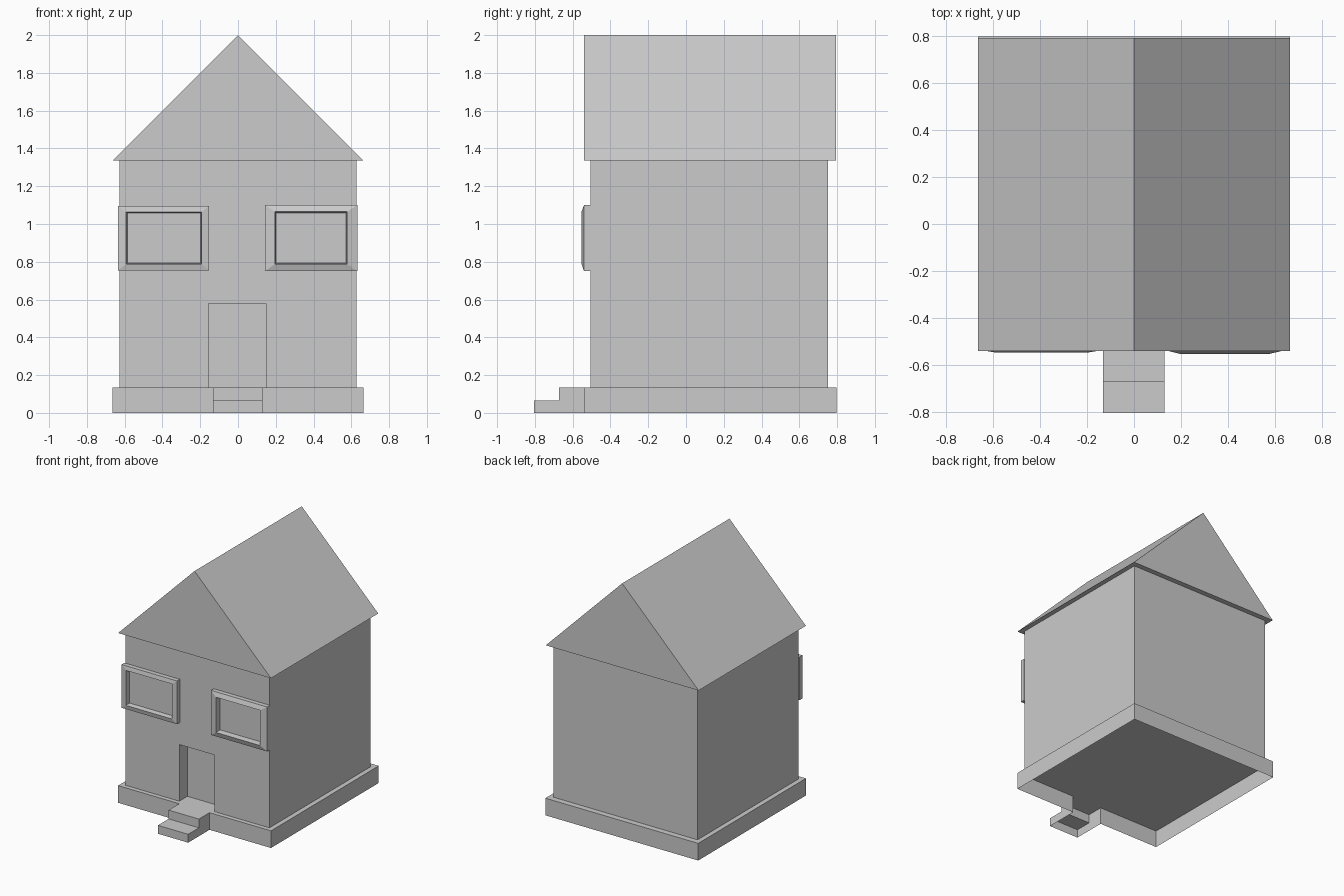
import bpy, bmesh

if "Cube" in bpy.data.objects:
    bpy.data.objects.remove(bpy.data.objects["Cube"])


def finish(name, bm):
    bmesh.ops.recalc_face_normals(bm, faces=bm.faces)
    mesh = bpy.data.meshes.new(name)
    bm.to_mesh(mesh)
    bm.free()
    obj = bpy.data.objects.new(name, mesh)
    bpy.context.collection.objects.link(obj)
    return obj


def prism(name, pts, lo, hi, axis, skip=(), cap_lo=True, cap_hi=True):
    """Extrude a profile along an axis; skip lists profile edges left open."""
    place = {'x': lambda a, b, t: (t, a, b),
             'y': lambda a, b, t: (a, t, b),
             'z': lambda a, b, t: (a, b, t)}[axis]
    bm = bmesh.new()
    low = [bm.verts.new(place(a, b, lo)) for a, b in pts]
    high = [bm.verts.new(place(a, b, hi)) for a, b in pts]
    n = len(pts)
    for i in range(n):
        if i not in skip:
            j = (i + 1) % n
            bm.faces.new((low[i], low[j], high[j], high[i]))
    if cap_lo:
        bm.faces.new(low)
    if cap_hi:
        bm.faces.new(high)
    return finish(name, bm)


def rect(a0, a1, b0, b1):
    return [(a0, b0), (a1, b0), (a1, b1), (a0, b1)]


def window(name, outer, inner, y_edge, y_front):
    """Bevelled frame with a recessed pane, built from nested rectangles."""
    x0, x1, z0, z1 = inner
    pane = (x0 + .006, x1 - .006, z0 + .006, z1 - .006)
    rings = [(outer, -.504), (outer, y_edge), (inner, y_front), (pane, -.51)]
    bm = bmesh.new()
    loops = [[bm.verts.new((x, y, z)) for x, z in rect(*r)] for r, y in rings]
    for a, b in zip(loops, loops[1:]):
        for i in range(4):
            j = (i + 1) % 4
            bm.faces.new((a[i], a[j], b[j], b[i]))
    bm.faces.new(loops[0])
    bm.faces.new(loops[-1])
    return finish(name, bm)


BASE = 0.135
EAVES = 1.335
SX0, SX1 = -0.133, 0.13

# Plinth: hollow underneath, open where the steps join
prism("plinth", [(SX1, -.54), (.665, -.54), (.665, .798), (-.665, .798),
                 (-.665, -.54), (SX0, -.54)],
      0, BASE, 'z', skip=(5,), cap_lo=False)

# Front steps: stair profile, open at the back and underneath
prism("front_steps", [(-.54, 0), (-.54, BASE), (-.672, BASE), (-.672, .066),
                      (-.805, .066), (-.805, 0)],
      SX0, SX1, 'x', skip=(0, 5))

# Walls with the doorway recess cut in
walls = prism("walls", rect(-.627, .627, -.505, .752), BASE, EAVES, 'z')
cutter = prism("door_cutter", rect(-.157, .149, .05, .58), -.6, -.405, 'y')
cutter.hide_render = True
cutter.hide_viewport = True
cut = walls.modifiers.new("doorway", 'BOOLEAN')
cut.operation = 'DIFFERENCE'
cut.solver = 'EXACT'
cut.object = cutter

# Gable roof
prism("roof", [(-.665, EAVES), (.665, EAVES), (0, 2.0)], -.54, .793, 'y')

# Windows
window("left_window", (-.635, -.153, .755, 1.095), (-.592, -.193, .788, 1.063), -.54, -.547)
window("right_window", (.143, .632, .75, 1.10), (.195, .578, .788, 1.065), -.54, -.553)
